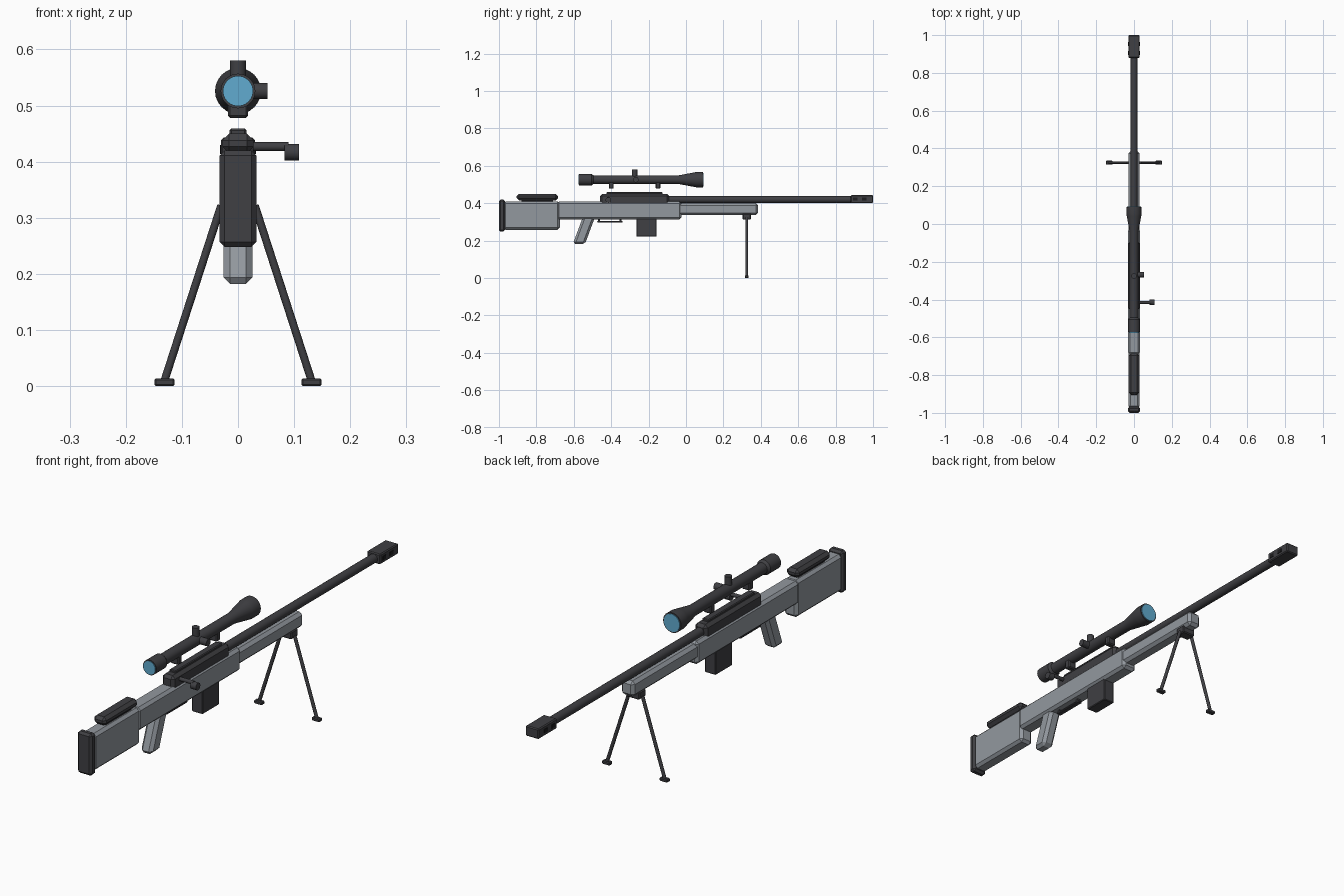
import bpy, bmesh, math
from mathutils import Vector

old = bpy.data.objects.get("Cube")
if old:
    bpy.data.objects.remove(old, do_unlink=True)


def material(name, rgb):
    m = bpy.data.materials.new(name)
    m.use_nodes = True
    m.diffuse_color = (*rgb, 1)
    m.node_tree.nodes["Principled BSDF"].inputs["Base Color"].default_value = (*rgb, 1)
    return m


DARK = material("dark metal", (0.05, 0.05, 0.056))
BLACK = material("port black", (0.012, 0.012, 0.013))
GREY = material("stock grey", (0.29, 0.315, 0.345))
BLUE = material("lens blue", (0.12, 0.41, 0.63))


def finish(name, bm, mat, smooth=False):
    bmesh.ops.recalc_face_normals(bm, faces=bm.faces)
    mesh = bpy.data.meshes.new(name)
    bm.to_mesh(mesh)
    bm.free()
    mesh.materials.append(mat)
    ob = bpy.data.objects.new(name, mesh)
    bpy.context.collection.objects.link(ob)
    if smooth:
        bpy.ops.object.select_all(action="DESELECT")
        ob.select_set(True)
        bpy.context.view_layer.objects.active = ob
        bpy.ops.object.shade_smooth_by_angle(angle=math.radians(35))
    return ob


def box(name, x, y, z, mat, bevel=0.0, shear=0.0):
    """Chamfered box from (min, max) spans; shear slides the top along y."""
    bm = bmesh.new()
    bmesh.ops.create_cube(bm, size=1)
    for v in bm.verts:
        v.co = [s[0] + (c + 0.5) * (s[1] - s[0]) for c, s in zip(v.co, (x, y, z))]
        if v.co.z > sum(z) / 2:
            v.co.y += shear
    if bevel:
        bmesh.ops.bevel(bm, geom=bm.edges[:], offset=bevel, segments=1,
                        affect="EDGES", profile=0.5)
    return finish(name, bm, mat)


def rod(name, a, b, r, mat, sides=16):
    """Straight cylinder between two points."""
    a, b = Vector(a), Vector(b)
    bm = bmesh.new()
    bmesh.ops.create_cone(bm, cap_ends=True, segments=sides, radius1=r,
                          radius2=r, depth=(b - a).length)
    turn = (b - a).to_track_quat("Z", "Y").to_matrix().to_4x4()
    bmesh.ops.transform(bm, matrix=turn, verts=bm.verts)
    bmesh.ops.translate(bm, vec=(a + b) / 2, verts=bm.verts)
    return finish(name, bm, mat, True)


def lathe(name, profile, z, mat, sides=24):
    """Solid of revolution about the y direction from (y, radius) pairs."""
    bm = bmesh.new()
    rings = []
    for y, r in profile:
        angles = [2 * math.pi * i / sides for i in range(sides)]
        rings.append([bm.verts.new((r * math.cos(t), y, z + r * math.sin(t))) for t in angles])
    for p, q in zip(rings, rings[1:]):
        for i in range(sides):
            j = (i + 1) % sides
            bm.faces.new((p[i], p[j], q[j], q[i]))
    bm.faces.new(rings[0])
    bm.faces.new(rings[-1])
    return finish(name, bm, mat, True)


def wide(w):
    return (-w, w)


# Stock and body
box("butt_pad", wide(0.033), (-1.0, -0.968), (0.248, 0.42), DARK, 0.009)
box("butt_stock", wide(0.03), (-0.975, -0.675), (0.258, 0.41), GREY, 0.011)
box("cheek_rest", wide(0.028), (-0.905, -0.685), (0.415, 0.45), DARK, 0.012)
box("cheek_rest_base", wide(0.014), (-0.88, -0.71), (0.4, 0.425), DARK)
box("body", wide(0.033), (-0.69, -0.025), (0.314, 0.409), GREY, 0.011)
box("fore_end", wide(0.03), (-0.05, 0.385), (0.336, 0.4), GREY, 0.012)
box("grip", wide(0.026), (-0.605, -0.54), (0.182, 0.33), GREY, 0.012, 0.055)

# Receiver, magazine and trigger guard
box("receiver", wide(0.028), (-0.46, -0.09), (0.39, 0.45), DARK, 0.012)
box("top_rail", wide(0.015), (-0.425, -0.125), (0.44, 0.459), DARK, 0.003)
box("magazine", wide(0.025), (-0.265, -0.157), (0.222, 0.33), DARK, 0.003)
box("trigger_guard", wide(0.01), (-0.475, -0.34), (0.297, 0.305), DARK, 0.002)
for y in (-0.465, -0.35):
    box("guard_post", wide(0.008), (y - 0.005, y + 0.005), (0.3, 0.32), DARK)

# Bolt handle
rod("bolt_handle", (0.01, -0.415, 0.427), (0.09, -0.415, 0.427), 0.008, DARK)
rod("bolt_knob", (0.083, -0.415, 0.417), (0.109, -0.415, 0.417), 0.015, DARK)

# Barrel and muzzle brake
lathe("barrel", [(-0.12, 0.018), (0.9, 0.018)], 0.42, DARK)
box("muzzle_brake", wide(0.03), (0.88, 1.0), (0.401, 0.443), DARK, 0.004)
for side in (-1, 1):
    for y in (0.905, 0.953):
        box("brake_port", sorted((side * 0.028, side * 0.032)),
            (y - 0.011, y + 0.011), (0.414, 0.43), BLACK)

# Scope
SCOPE_Z = 0.526
lathe("scope_tube", [(-0.573, 0.031), (-0.505, 0.031), (-0.495, 0.023),
                     (-0.04, 0.023), (0.04, 0.038), (0.055, 0.041), (0.09, 0.041)],
      SCOPE_Z, DARK)
lathe("eyepiece_lens", [(-0.576, 0.027), (-0.57, 0.027)], SCOPE_Z, BLUE)
lathe("objective_lens", [(0.086, 0.036), (0.093, 0.036)], SCOPE_Z, BLUE)
rod("top_turret", (0, -0.275, SCOPE_Z), (0, -0.275, 0.58), 0.0145, DARK)
rod("side_turret", (0, -0.268, SCOPE_Z), (0.053, -0.268, SCOPE_Z), 0.0145, DARK)
for y in (-0.4, -0.15):
    box("scope_mount", wide(0.018), (y - 0.013, y + 0.013), (0.478, 0.52), DARK, 0.004)

# Bipod
box("bipod_mount", wide(0.03), (0.303, 0.347), (0.313, 0.345), DARK, 0.004)
for side, label in ((1, "left"), (-1, "right")):
    rod(label + "_bipod_leg", (side * 0.03, 0.325, 0.322), (side * 0.131, 0.325, 0.01),
        0.007, DARK, 12)
    box(label + "_bipod_foot", (side * 0.131 - 0.018, side * 0.131 + 0.018),
        (0.315, 0.335), (0.0, 0.014), DARK, 0.003)
